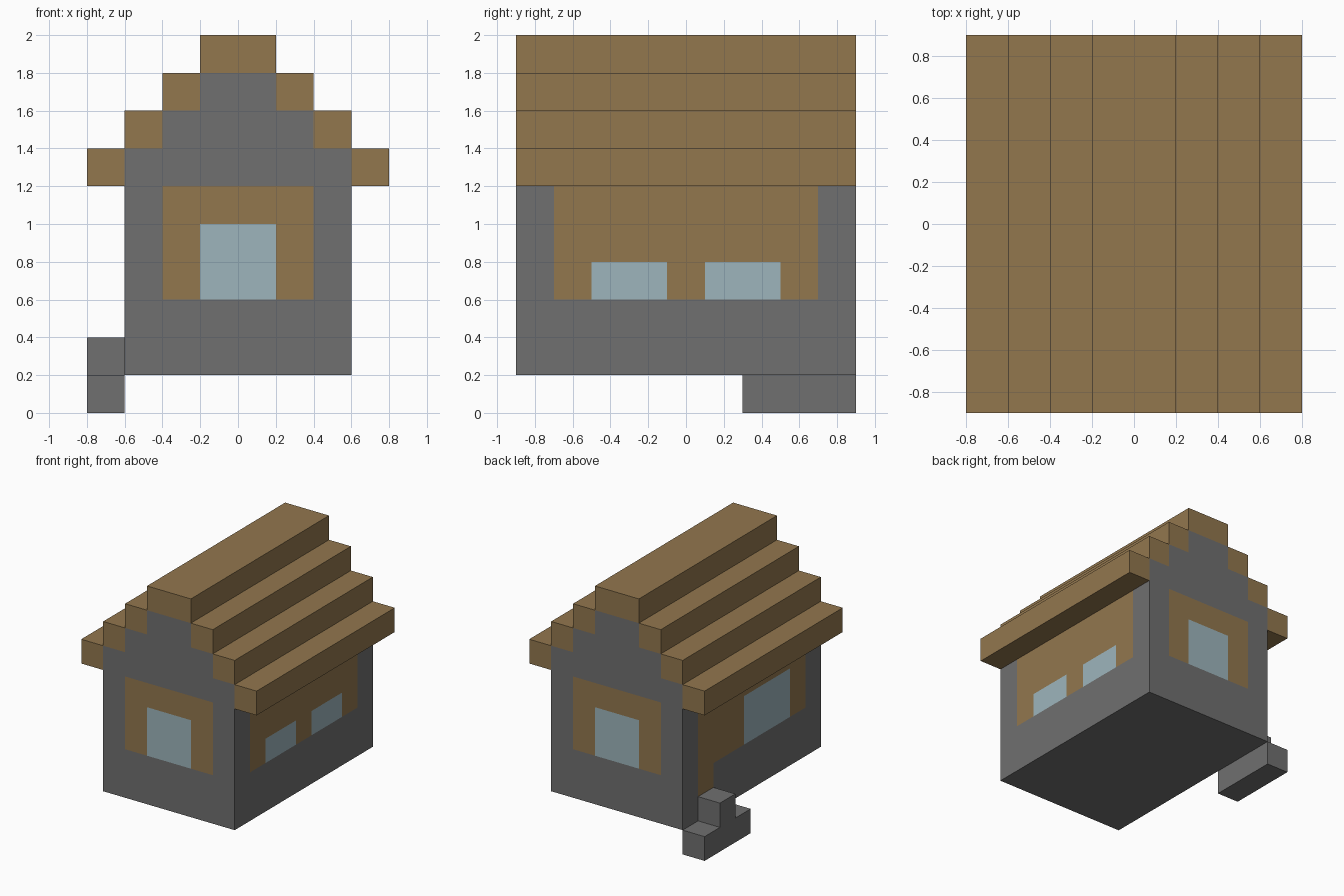
import bpy
import bmesh
from mathutils import Vector

if "Cube" in bpy.data.objects:
    bpy.data.objects.remove(bpy.data.objects["Cube"], do_unlink=True)


def material(name, r, g, b):
    mat = bpy.data.materials.new(name)
    mat.use_nodes = True
    mat.diffuse_color = (r, g, b, 1)
    mat.node_tree.nodes["Principled BSDF"].inputs["Base Color"].default_value = (r, g, b, 1)
    return mat


stone = material("grey stone", 0.162, 0.162, 0.162)
wood = material("brown wood", 0.288, 0.184, 0.076)
glass = material("pale blue glass", 0.337, 0.462, 0.503)


def box(name, xs, ys, zs, mats, finish=None):
    """Axis-aligned block spanning the given ranges."""
    bm = bmesh.new()
    bmesh.ops.create_cube(bm, size=1)
    for v in bm.verts:
        v.co = [r[0] if c < 0 else r[1] for c, r in zip(v.co, (xs, ys, zs))]
    if finish:
        finish(bm)
    mesh = bpy.data.meshes.new(name)
    bm.to_mesh(mesh)
    bm.free()
    for mat in mats:
        mesh.materials.append(mat)
    obj = bpy.data.objects.new(name, mesh)
    bpy.context.collection.objects.link(obj)
    return obj


# Wall panels: facing axis, direction, material slot, span along wall, height span
PANELS = []
for d in (-1, 1):
    PANELS += [("y", d, 1, (-0.4, 0.4), (0.6, 1.2)),   # gable wood
               ("y", d, 2, (-0.2, 0.2), (0.6, 1.0)),   # gable window
               ("x", d, 1, (-0.7, 0.7), (0.6, 1.2))]   # side wood
PANELS += [("x", 1, 2, (-0.5, -0.1), (0.6, 0.8)),      # two small windows
           ("x", 1, 2, (0.1, 0.5), (0.6, 0.8)),
           ("x", -1, 2, (-0.5, 0.1), (0.6, 1.0)),      # wide window
           ("x", -1, 1, (0.5, 0.7), (0.4, 0.6))]       # foot of the door


def paint_walls(bm):
    """Cut the walls along the panel borders and colour the faces inside."""
    cuts = set()
    for axis, d, slot, span, height in PANELS:
        cuts |= {("x" if axis == "y" else "y", u) for u in span}
        cuts |= {("z", h) for h in height}
    for axis, pos in sorted(cuts):
        normal = Vector([float(axis == a) for a in "xyz"])
        bmesh.ops.bisect_plane(bm, geom=bm.verts[:] + bm.edges[:] + bm.faces[:],
                               plane_co=normal * pos, plane_no=normal)
    bm.normal_update()
    for face in bm.faces:
        c = face.calc_center_median()
        for axis, d, slot, span, height in PANELS:
            u = c.x if axis == "y" else c.y
            if (getattr(face.normal, axis) * d > 0.9 and span[0] < u < span[1]
                    and height[0] < c.z < height[1]):
                face.material_index = slot


DEPTH = (-0.9, 0.9)

# House body and stepped gable
box("house_walls", (-0.6, 0.6), DEPTH, (0.2, 1.4), [stone, wood, glass], paint_walls)
box("lower_gable", (-0.4, 0.4), DEPTH, (1.4, 1.6), [stone])
box("upper_gable", (-0.2, 0.2), DEPTH, (1.6, 1.8), [stone])

# Roof beams stepping up to the ridge
for i in range(3):
    inner, z = 0.6 - 0.2 * i, 1.2 + 0.2 * i
    for side, d in (("left", 1), ("right", -1)):
        xs = sorted((d * inner, d * (inner + 0.2)))
        box(f"{side}_roof_beam_{i + 1}", xs, DEPTH, (z, z + 0.2), [wood])
box("ridge_beam", (-0.2, 0.2), DEPTH, (1.8, 2.0), [wood])

# Doorstep
box("lower_doorstep", (-0.8, -0.6), (0.3, 0.9), (0, 0.2), [stone])
box("upper_doorstep", (-0.8, -0.6), (0.5, 0.7), (0.2, 0.4), [stone])
